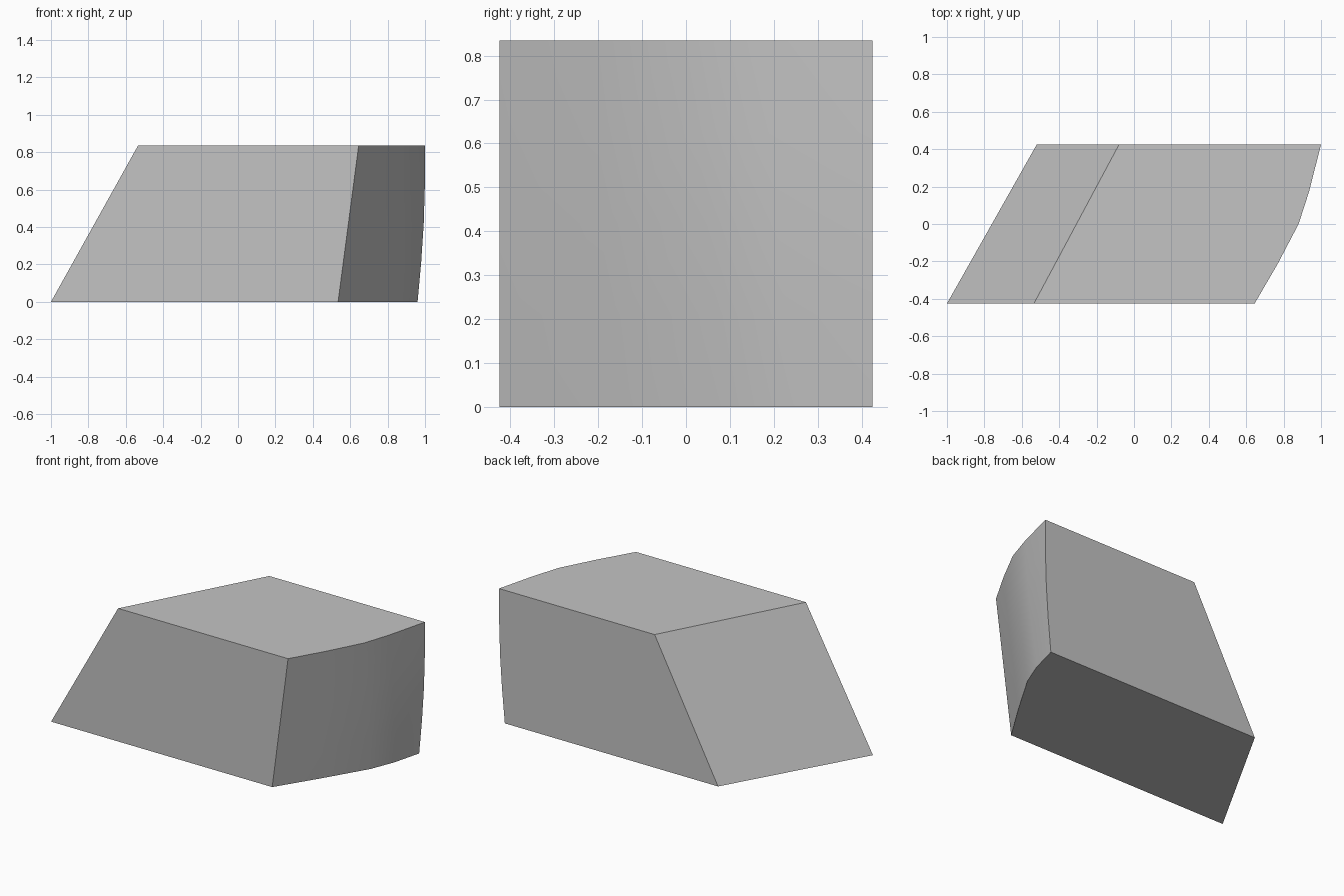
import bpy
import bmesh
import math

cube = bpy.data.objects.get("Cube")
if cube:
    bpy.data.objects.remove(cube, do_unlink=True)

# Plain stone grey
grey = bpy.data.materials.new("stone_grey")
grey.use_nodes = True
colour = (0.55, 0.55, 0.55, 1)
grey.diffuse_color = colour
grey.node_tree.nodes["Principled BSDF"].inputs["Base Color"].default_value = colour

HEIGHT, HALF, ROWS = 0.835, 0.425, 4

# Bowed end outline (x, y), front to back, at the bottom and the top
low = [(0.535, -HALF), (0.695, -0.17), (0.853, 0.095), (0.913, 0.245), (0.96, HALF)]
high = [(0.645, -HALF), (0.77, -0.21), (0.88, 0.0), (0.935, 0.17), (1.0, HALF)]


def mix(a, b, t):
    return a + (b - a) * t


bm = bmesh.new()

# Curved end: blend the two outlines, bulging more towards the back
grid = []
for r in range(ROWS + 1):
    t = r / ROWS
    row = []
    for i, (a, b) in enumerate(zip(low, high)):
        bulge = 0.013 * math.sin(math.pi * t) * i / (len(low) - 1)
        row.append(bm.verts.new((mix(a[0], b[0], t) + bulge, mix(a[1], b[1], t), HEIGHT * t)))
    grid.append(row)
for r in range(ROWS):
    for i in range(len(low) - 1):
        bm.faces.new((grid[r][i], grid[r][i + 1], grid[r + 1][i + 1], grid[r + 1][i]))

# Slanted end
front_low = bm.verts.new((-1, -HALF, 0))
back_low = bm.verts.new((-0.52, HALF, 0))
front_high = bm.verts.new((-0.535, -HALF, HEIGHT))
back_high = bm.verts.new((-0.08, HALF, HEIGHT))
bm.faces.new((front_low, front_high, back_high, back_low))

# Flat bottom, top, front and back
bm.faces.new([front_low, back_low] + grid[0][::-1])
bm.faces.new([front_high] + grid[-1] + [back_high])
bm.faces.new([front_low] + [row[0] for row in grid] + [front_high])
bm.faces.new([back_low, back_high] + [row[-1] for row in reversed(grid)])
bmesh.ops.recalc_face_normals(bm, faces=bm.faces)

mesh = bpy.data.meshes.new("slanted_block")
bm.to_mesh(mesh)
bm.free()
mesh.materials.append(grey)
block = bpy.data.objects.new("slanted_block", mesh)
bpy.context.collection.objects.link(block)

# Smooth the bowed end, keep the outer edges crisp
bpy.ops.object.select_all(action="DESELECT")
block.select_set(True)
bpy.context.view_layer.objects.active = block
bpy.ops.object.shade_smooth_by_angle(angle=math.radians(25))
